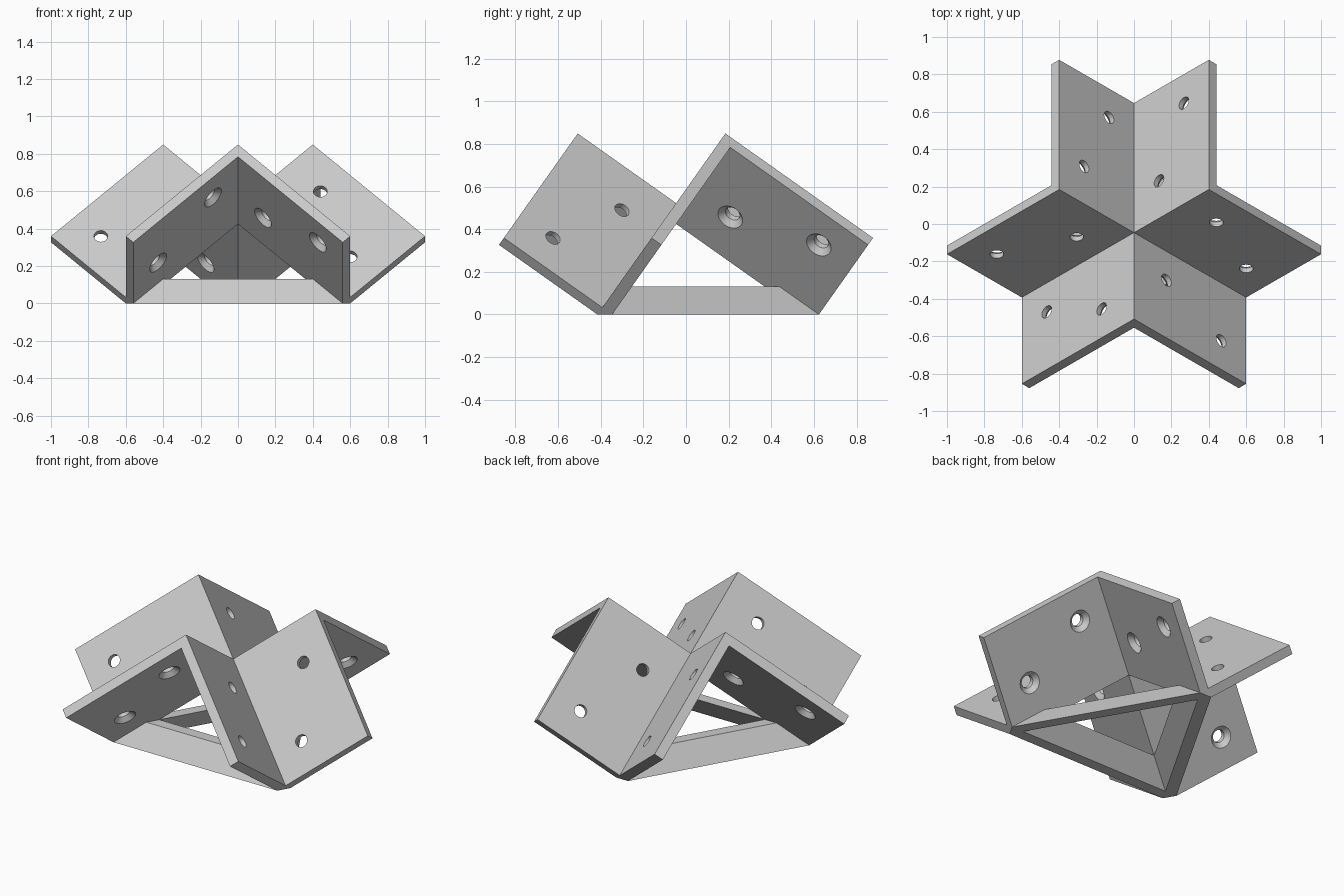
import bpy, bmesh, math
from mathutils import Matrix, Vector

cube = bpy.data.objects.get("Cube")
if cube:
    bpy.data.objects.remove(cube, do_unlink=True)

# Dimensions in whole units; the part is shaped square, then tilted and scaled
UNIT = math.sqrt(2) / 100
WIDTH, LENGTH, THICK = 40, 60, 4
GROUND = -(LENGTH + THICK)
BRACE_TOP = GROUND + 16
HOLE_R, SINK_R, SINK_DEPTH = 2.6, 4.5, 1.9
HOLE_NEAR, HOLE_FAR = WIDTH / 3, WIDTH * 2 / 3

gray = bpy.data.materials.new("light gray")
gray.use_nodes = True
color = (0.6, 0.6, 0.6, 1)
gray.diffuse_color = color
gray.node_tree.nodes["Principled BSDF"].inputs["Base Color"].default_value = color


def make_object(name, bm):
    bmesh.ops.recalc_face_normals(bm, faces=bm.faces)
    mesh = bpy.data.meshes.new(name)
    bm.to_mesh(mesh)
    bm.free()
    mesh.materials.append(gray)
    obj = bpy.data.objects.new(name, mesh)
    bpy.context.collection.objects.link(obj)
    return obj


def trim(bm, level, direction):
    """Drop what lies beyond a plane square to the cube diagonal."""
    normal = Vector((1, 1, 1))
    bmesh.ops.bisect_plane(bm, geom=bm.verts[:] + bm.edges[:] + bm.faces[:], dist=1e-3,
                           plane_co=normal * level / 3, plane_no=normal * direction,
                           clear_outer=True)


def slab(name, ranges, top=None):
    """Convex plate given by its range along each axis, trimmed to the ground."""
    bm = bmesh.new()
    bmesh.ops.create_cube(bm, size=1)
    for v in bm.verts:
        v.co = [lo if c < 0 else hi for c, (lo, hi) in zip(v.co, ranges)]
    trim(bm, GROUND, -1)
    if top is not None:
        trim(bm, top, 1)
    corners = {tuple(round(c) for c in v.co) for v in bm.verts}
    bm.clear()
    for corner in sorted(corners):
        bm.verts.new(corner)
    bmesh.ops.convex_hull(bm, input=bm.verts[:])
    bmesh.ops.dissolve_limit(bm, angle_limit=0.01, verts=bm.verts[:], edges=bm.edges[:])
    return make_object(name, bm)


def add_screw_cutter(bm, centre, normal):
    """Countersunk screw shape, wide end on the inner side of the plate."""
    spread = (SINK_R - HOLE_R) / SINK_DEPTH
    extra = 0.7
    profile = [(SINK_R + spread * extra, -THICK - extra),
               (HOLE_R, -THICK + SINK_DEPTH), (HOLE_R, extra)]
    turn = Matrix.Translation(centre) @ normal.to_track_quat('Z', 'Y').to_matrix().to_4x4()
    n = 32
    rings = [[bm.verts.new(turn @ Vector((r * math.cos(math.tau * i / n),
                                          r * math.sin(math.tau * i / n), z)))
              for i in range(n)] for r, z in profile]
    for a, b in zip(rings, rings[1:]):
        for i in range(n):
            j = (i + 1) % n
            bm.faces.new((a[i], a[j], b[j], b[i]))
    bm.faces.new(rings[0])
    bm.faces.new(rings[-1])


def boolean(target, tool, operation):
    mod = target.modifiers.new(operation, 'BOOLEAN')
    mod.operation, mod.solver, mod.object = operation, 'EXACT', tool
    result = bpy.data.meshes.new_from_object(
        target.evaluated_get(bpy.context.evaluated_depsgraph_get()))
    target.modifiers.clear()
    target.data = result
    bpy.data.objects.remove(tool, do_unlink=True)


# Three angle brackets (two flanges each) and three foot braces
axes = Matrix.Identity(3)
parts = []
cutters = bmesh.new()
for ridge in range(3):
    nxt, prv = (ridge + 1) % 3, (ridge + 2) % 3
    for normal, along in ((nxt, prv), (prv, nxt)):
        ranges = [None] * 3
        ranges[ridge] = (-THICK, WIDTH)
        ranges[along] = (-LENGTH, 0)
        ranges[normal] = (-THICK, 0)
        parts.append(slab("flange", ranges))
        # Two staggered screw holes, mirrored between the flanges
        sides = (HOLE_NEAR, HOLE_FAR) if normal == nxt else (HOLE_FAR, HOLE_NEAR)
        for out, side in zip((THICK + HOLE_NEAR, LENGTH - HOLE_NEAR), sides):
            add_screw_cutter(cutters, side * axes[ridge] - out * axes[along], axes[normal])
    ranges = [(-LENGTH, 0)] * 3
    ranges[ridge] = (-THICK, 0)
    parts.append(slab("brace", ranges, BRACE_TOP))

# Join everything, then drill the holes
body = parts.pop(0)
body.name = "corner_bracket"
for part in parts:
    boolean(body, part, 'UNION')
drill = make_object("screw_cutters", cutters)
drill.hide_render = True
boolean(body, drill, 'DIFFERENCE')

# Stand the cube corner on its diagonal: every axis rises equally from the hub
lift, flat = math.sqrt(1 / 3), math.sqrt(2 / 3)
tilted = [Vector((flat * math.cos(math.radians(a)), flat * math.sin(math.radians(a)), lift))
          for a in (-90, 30, 150)]
hub = UNIT * Vector((0, flat / 4 * (WIDTH - LENGTH + THICK), lift * (LENGTH + THICK)))
body.data.transform(Matrix.Translation(hub) @ Matrix(tilted).transposed().to_4x4()
                    @ Matrix.Scale(UNIT, 4))

bpy.ops.object.select_all(action='DESELECT')
body.select_set(True)
bpy.context.view_layer.objects.active = body
bpy.ops.object.shade_smooth_by_angle(angle=math.radians(25))
